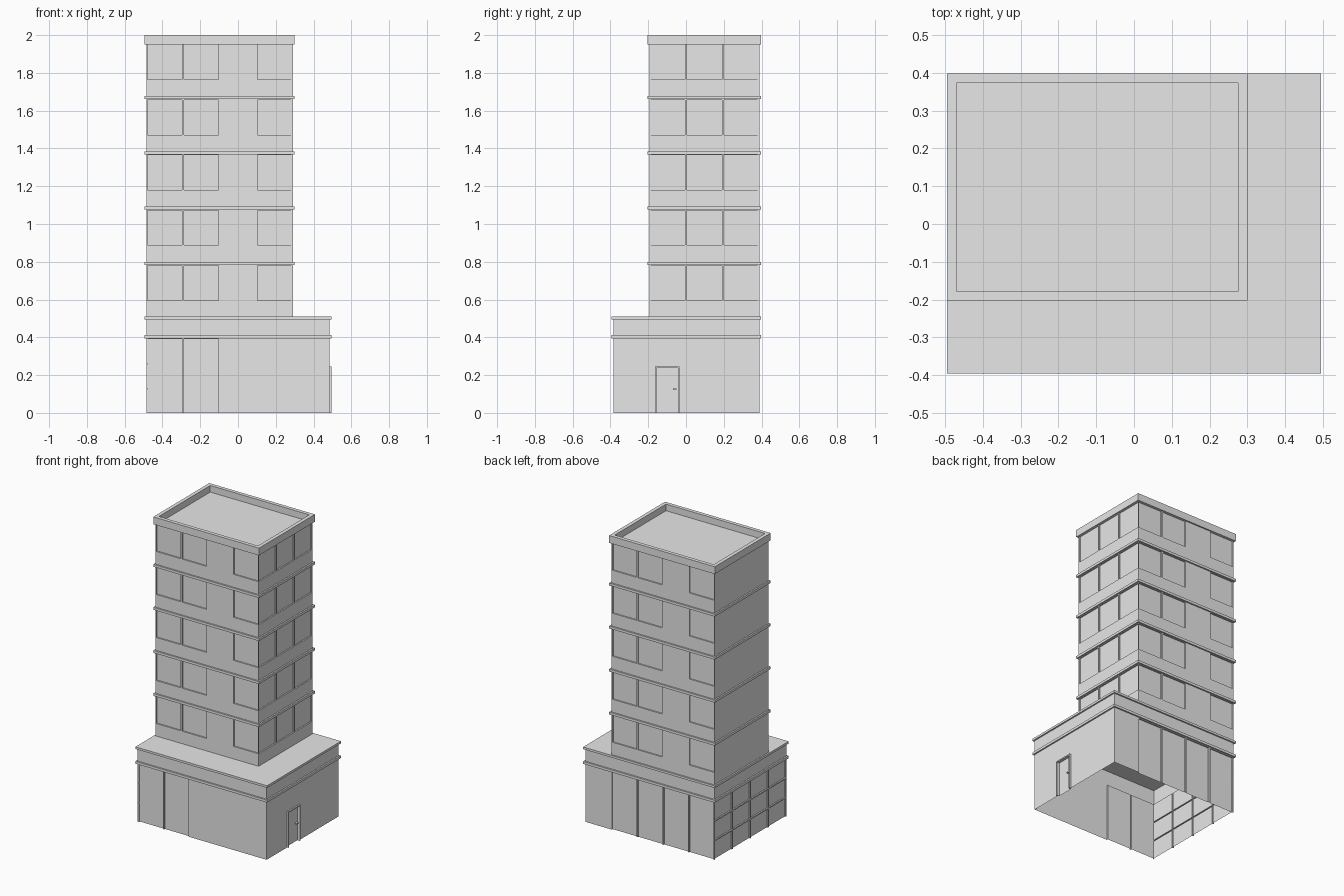
import bpy
import bmesh
from mathutils import Vector

cube = bpy.data.objects.get("Cube")
if cube:
    bpy.data.objects.remove(cube, do_unlink=True)

grey = bpy.data.materials.new("plain_grey")
grey.use_nodes = True
grey.diffuse_color = (0.8, 0.8, 0.8, 1)
grey.node_tree.nodes["Principled BSDF"].inputs["Base Color"].default_value = (0.8, 0.8, 0.8, 1)

RECESS = 0.009      # window setback
TRIM = 0.01         # ledge projection
BAY = 0.194         # window spacing
GLASS = 0.184       # window width
STOREY = 0.2925
FLOORS = 5
BASE_TOP, TOWER_TOP, ROOF = 0.51, 1.95, 2.0
BASE = (-0.485, 0.485, -0.385, 0.388)
TOWER = (-0.485, 0.29, -0.193, 0.388)


def finish(name, bm):
    mesh = bpy.data.meshes.new(name)
    bm.to_mesh(mesh)
    bm.free()
    mesh.materials.append(grey)
    obj = bpy.data.objects.new(name, mesh)
    bpy.context.collection.objects.link(obj)
    return obj


def box(name, x0, x1, y0, y1, z0, z1):
    bm = bmesh.new()
    bmesh.ops.create_cube(bm, size=1)
    for v in bm.verts:
        v.co = Vector(((x0 + x1) / 2 + v.co.x * (x1 - x0),
                       (y0 + y1) / 2 + v.co.y * (y1 - y0),
                       (z0 + z1) / 2 + v.co.z * (z1 - z0)))
    return finish(name, bm)


def ring(name, outer, inner, z0, z1, inside=False):
    """Rectangular ledge; the inside faces are only needed where visible."""
    def corners(r, z):
        x0, x1, y0, y1 = r
        return [bm.verts.new((x, y, z)) for x, y in ((x0, y0), (x1, y0), (x1, y1), (x0, y1))]
    bm = bmesh.new()
    ob, ot = corners(outer, z0), corners(outer, z1)
    ib, it = corners(inner, z0), corners(inner, z1)
    for i in range(4):
        j = (i + 1) % 4
        bm.faces.new((ob[i], ob[j], ot[j], ot[i]))
        bm.faces.new((ot[i], ot[j], it[j], it[i]))
        bm.faces.new((ib[i], ib[j], ob[j], ob[i]))
        if inside:
            bm.faces.new((it[i], it[j], ib[j], ib[i]))
    return finish(name, bm)


def grow(r, d):
    return (r[0] - d, r[1] + d, r[2] - d, r[3] + d)


def facade(name, a, b, z0, z1, openings):
    """Wall sheet from corner a to b with recessed (u0, u1, z0, z1) openings."""
    a, b = Vector((*a, 0)), Vector((*b, 0))
    along = (b - a).normalized()
    inward = -along.cross(Vector((0, 0, 1)))
    us = sorted({0, (b - a).length} | {u for o in openings for u in o[:2]})
    zs = sorted({z0, z1} | {z for o in openings for z in o[2:]})
    bm = bmesh.new()

    def quad(*points):
        bm.faces.new([bm.verts.new(a + along * u + inward * d + Vector((0, 0, z)))
                      for u, z, d in points])

    def depth(i, k):
        u, z = (us[i] + us[i + 1]) / 2, (zs[k] + zs[k + 1]) / 2
        return RECESS if any(o[0] < u < o[1] and o[2] < z < o[3] for o in openings) else 0

    for i in range(len(us) - 1):
        for k in range(len(zs) - 1):
            l, r, s, t = us[i], us[i + 1], zs[k], zs[k + 1]
            d = depth(i, k)
            quad((l, s, d), (r, s, d), (r, t, d), (l, t, d))
            if i + 2 < len(us) and depth(i + 1, k) != d:
                e = depth(i + 1, k)
                quad((r, s, d), (r, s, e), (r, t, e), (r, t, d))
            if k + 2 < len(zs) and depth(i, k + 1) != d:
                e = depth(i, k + 1)
                quad((l, t, d), (r, t, d), (r, t, e), (l, t, e))
    bmesh.ops.remove_doubles(bm, verts=bm.verts, dist=0.0001)
    return finish(name, bm)


def walls(prefix, r, z0, z1, front, right, back, left):
    x0, x1, y0, y1 = r
    loop = [(x0, y0), (x1, y0), (x1, y1), (x0, y1)]
    sides = (("front", front), ("right_side", right), ("back", back), ("left_side", left))
    for i, (side, openings) in enumerate(sides):
        facade(f"{prefix}_{side}_wall", loop[i], loop[(i + 1) % 4], z0, z1, openings)


def bays(indices, rows):
    return [(0.005 + BAY * k, 0.005 + BAY * k + GLASS, s, t) for k in indices for s, t in rows]


# Ground floor, open underneath
door_y0, door_y1, door_top = -0.165, -0.035, 0.245
jamb = 0.008
shop = [(0, 0.39)]
panes = [(0, 0.125), (0.133, 0.257), (0.265, 0.39)]
door_hole = [(door_y0 + jamb - BASE[2], door_y1 - jamb - BASE[2], 0, door_top - jamb)]
walls("base", BASE, 0, BASE_TOP - 0.01,
      bays((0, 1), shop), door_hole, bays(range(1, 5), shop), bays(range(4), panes))
ring("base_ledge", grow(BASE, TRIM), BASE, 0.395, 0.412)
cap = grow(BASE, TRIM)
box("base_roof", *cap, BASE_TOP - 0.015, BASE_TOP)

# Door frame and handle
wall_x = BASE[1]
face_x = wall_x + TRIM
box("door_jamb_near", wall_x, face_x, door_y0, door_y0 + jamb, 0, door_top)
box("door_jamb_far", wall_x, face_x, door_y1 - jamb, door_y1, 0, door_top)
box("door_lintel", wall_x, face_x, door_y0 + jamb, door_y1 - jamb, door_top - jamb, door_top)
box("door_handle", wall_x - RECESS, wall_x + 0.006, -0.07, -0.05, 0.122, 0.128)

# Tower storeys
rows = [(0.595 + STOREY * n, 0.78 + STOREY * n) for n in range(FLOORS)]
walls("tower", TOWER, BASE_TOP, TOWER_TOP,
      bays((0, 1, 3), rows), bays(range(3), rows), bays((0, 1, 3), rows), [])
for n, (sill, head) in enumerate(rows[:-1]):
    ring(f"tower_ledge_{n + 1}", grow(TOWER, TRIM), TOWER, head + 0.003, head + 0.02)

# Roof and parapet
box("tower_roof", *grow(TOWER, -0.012), TOWER_TOP - 0.005, TOWER_TOP + 0.005)
ring("parapet", grow(TOWER, TRIM), grow(TOWER, -0.015), TOWER_TOP, ROOF, inside=True)
